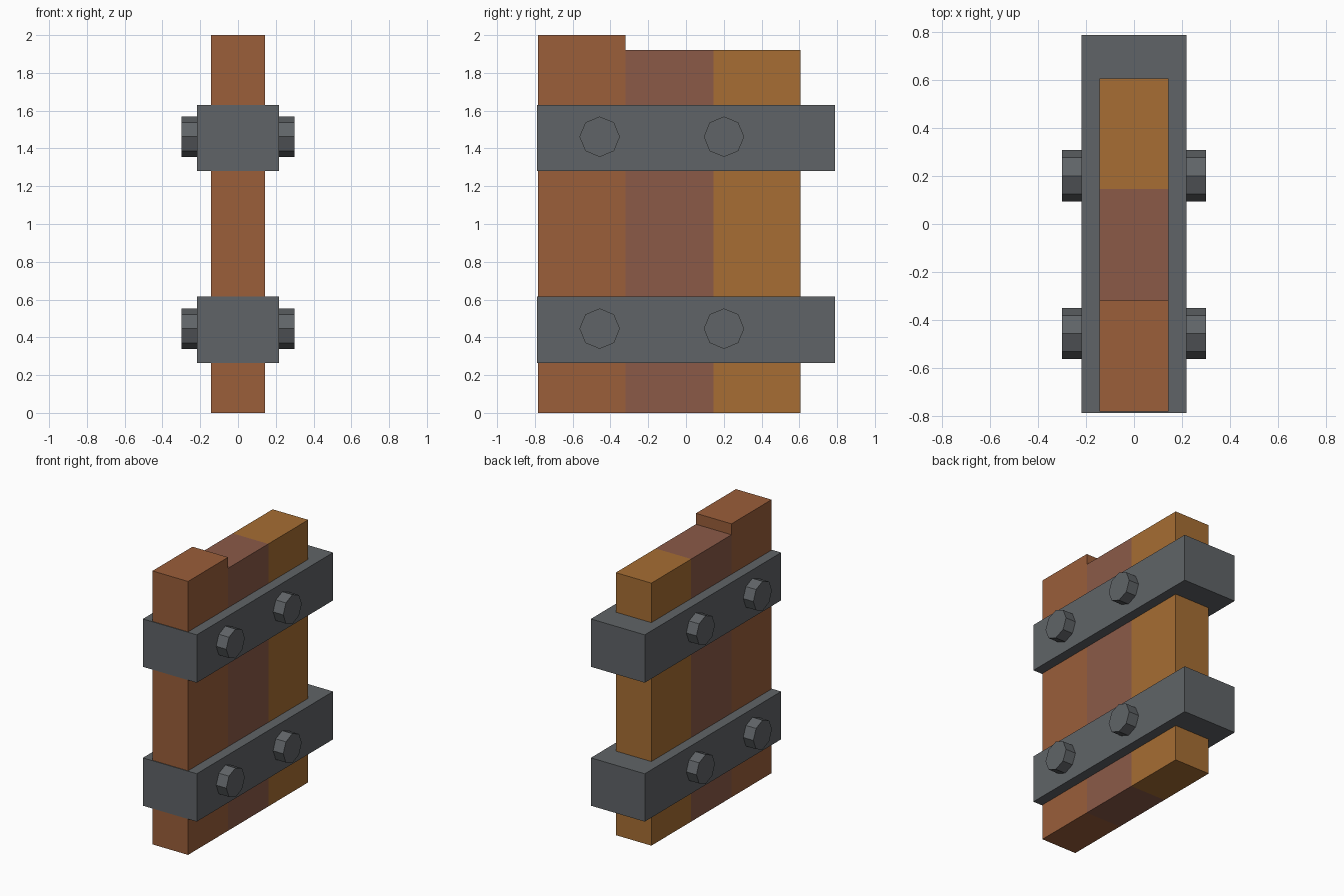
import bpy
import bmesh
import math
from mathutils import Matrix, Vector

if "Cube" in bpy.data.objects:
    bpy.data.objects.remove(bpy.data.objects["Cube"])


def material(name, rgb):
    m = bpy.data.materials.new(name)
    m.diffuse_color = (*rgb, 1.0)
    m.use_nodes = True
    m.node_tree.nodes["Principled BSDF"].inputs["Base Color"].default_value = m.diffuse_color
    return m


RED_WOOD = material("red brown wood", (0.325, 0.112, 0.042))
DARK_WOOD = material("dark rose wood", (0.260, 0.102, 0.064))
GOLD_WOOD = material("golden wood", (0.385, 0.155, 0.033))
IRON = material("grey iron", (0.117, 0.127, 0.136))


def add_object(name, bm, mat):
    mesh = bpy.data.meshes.new(name)
    bm.to_mesh(mesh)
    bm.free()
    mesh.materials.append(mat)
    obj = bpy.data.objects.new(name, mesh)
    bpy.context.collection.objects.link(obj)
    return obj


def box(name, lo, hi, mat):
    lo, hi = Vector(lo), Vector(hi)
    bm = bmesh.new()
    bmesh.ops.create_cube(bm, size=1.0, matrix=Matrix.Translation((lo + hi) / 2)
                          @ Matrix.Diagonal((*(hi - lo), 1.0)))
    return add_object(name, bm, mat)


def bolt(name, y, z):
    # Octagonal bolt running through the band, heads showing on both sides
    bm = bmesh.new()
    bmesh.ops.create_cone(bm, cap_ends=True, segments=8, radius1=0.107, radius2=0.107,
                          depth=0.60, matrix=Matrix.Translation((0, y, z))
                          @ Matrix.Rotation(math.pi / 2, 4, 'Y'))
    return add_object(name, bm, IRON)


# Three upright planks, the front one taller
W = 0.144
box("front_plank", (-W, -0.783, 0), (W, -0.32, 2.0), RED_WOOD)
box("middle_plank", (-W, -0.32, 0), (W, 0.145, 1.92), DARK_WOOD)
box("back_plank", (-W, 0.145, 0), (W, 0.606, 1.92), GOLD_WOOD)

# Two iron bands, each held by two bolts
for level, z in (("lower", 0.440), ("upper", 1.456)):
    box(level + "_band", (-0.218, -0.788, z - 0.175), (0.218, 0.788, z + 0.175), IRON)
    for side, y in (("front", -0.457), ("back", 0.201)):
        bolt(f"{level}_{side}_bolt", y, z + 0.006)
